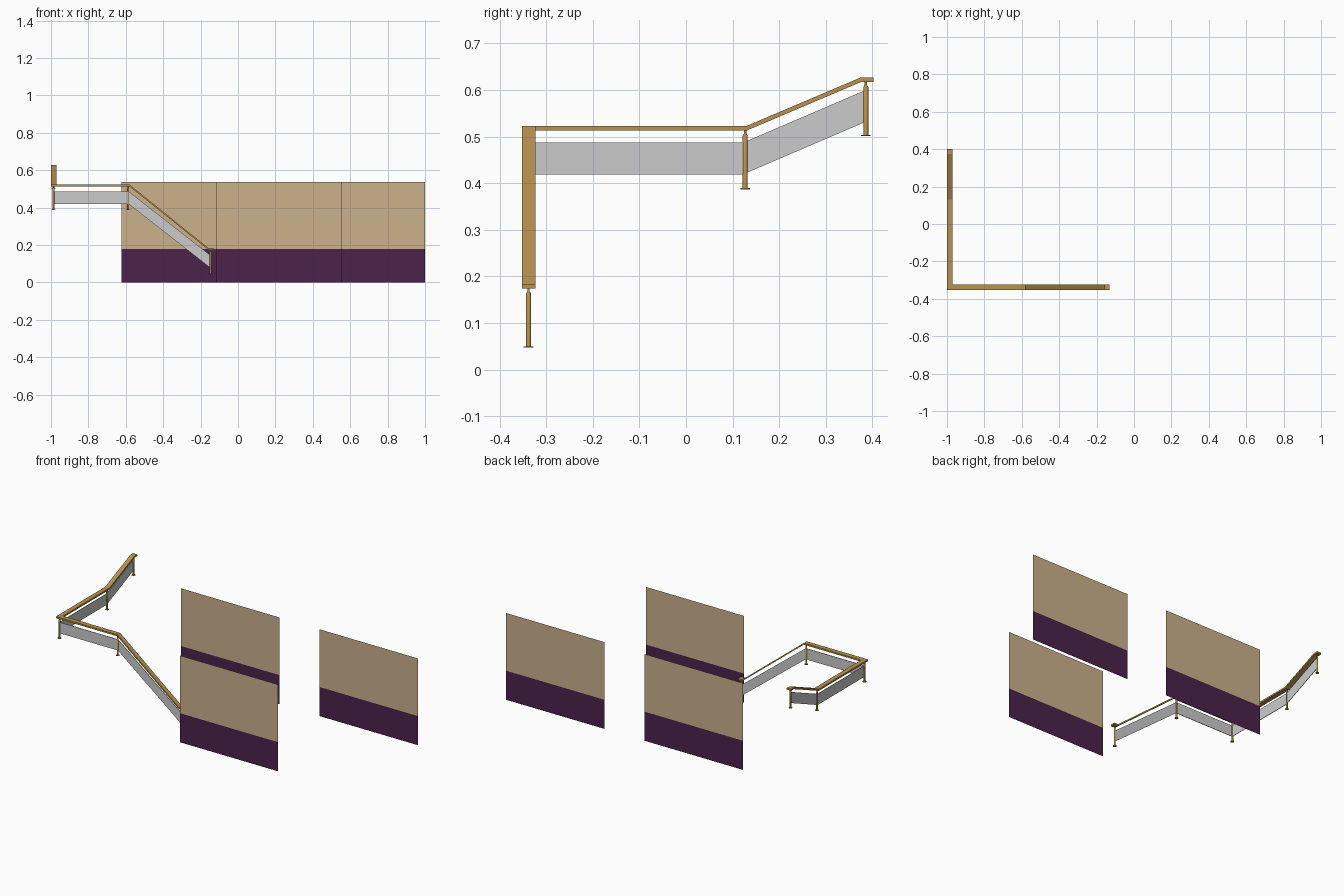
import bpy, bmesh, math
from mathutils import Vector

if "Cube" in bpy.data.objects:
    bpy.data.objects.remove(bpy.data.objects["Cube"])


def material(name, rgb):
    m = bpy.data.materials.new(name)
    m.diffuse_color = (*rgb, 1)
    m.use_nodes = True
    m.node_tree.nodes["Principled BSDF"].inputs["Base Color"].default_value = m.diffuse_color
    return m


WOOD = material("golden_wood", (0.48, 0.29, 0.08))
GLASS = material("pale_grey_panel", (0.60, 0.60, 0.60))
TAN = material("tan_wall", (0.60, 0.44, 0.26))
PURPLE = material("dark_purple_wall", (0.07, 0.016, 0.07))


def make(name, verts, faces, mats, fix=True):
    me = bpy.data.meshes.new(name)
    me.from_pydata(verts, [], faces)
    for m in mats:
        me.materials.append(m)
    if fix:
        bm = bmesh.new()
        bm.from_mesh(me)
        bmesh.ops.recalc_face_normals(bm, faces=bm.faces)
        bm.to_mesh(me)
        bm.free()
    ob = bpy.data.objects.new(name, me)
    bpy.context.collection.objects.link(ob)
    return ob


# Wall sheets: single flat sheets, purple band below tan
W, H, BAND = 0.674, 0.537, 0.18
for name, x, y in (("front_wall", -0.117, -0.402),
                   ("left_rear_wall", -0.623, 0.332),
                   ("right_rear_wall", 0.326, 0.332)):
    verts = [(x + dx, y, z) for z in (0, BAND, H) for dx in (0, W)]
    wall = make(name, verts, [(0, 1, 3, 2), (2, 3, 5, 4)], [PURPLE, TAN], False)
    wall.data.polygons[1].material_index = 1

# Handrail: flat bar swept along the two legs, mitred at the corner
RX, RY, HW, HT = -0.986, -0.338, 0.0145, 0.005
LOW, MID, TOP = 0.179, 0.518, 0.622
path = [(-0.130, RY, LOW), (-0.158, RY, LOW), (-0.580, RY, MID), (RX, RY, MID),
        (RX, 0.130, MID), (RX, 0.375, TOP), (RX, 0.402, TOP)]
verts, faces = [], []
for i, (x, y, z) in enumerate(path):
    ox = -HW if i >= 3 else 0
    oy = -HW if i <= 3 else 0
    for s, t in ((1, -1), (1, 1), (-1, 1), (-1, -1)):
        verts.append((x + s * ox, y + s * oy, z + t * HT))
    if i:
        a, b = 4 * (i - 1), 4 * i
        faces += [(a + k, a + (k + 1) % 4, b + (k + 1) % 4, b + k) for k in range(4)]
n = len(verts)
faces += [(0, 1, 2, 3), (n - 4, n - 3, n - 2, n - 1)]
make("handrail", verts, faces, [WOOD])


# Posts: lathed foot disc, shaft and narrow neck
def post(name, x, y, z0, z1, sides=12):
    prof = [(0.0105, z0), (0.0105, z0 + 0.003), (0.0055, z0 + 0.003),
            (0.0055, z1 - 0.011), (0.0025, z1 - 0.006), (0.0025, z1 + 0.002)]
    verts = [(x + r * math.cos(2 * math.pi * k / sides),
              y + r * math.sin(2 * math.pi * k / sides), z)
             for r, z in prof for k in range(sides)]
    faces = [(j * sides + k, j * sides + (k + 1) % sides,
              (j + 1) * sides + (k + 1) % sides, (j + 1) * sides + k)
             for j in range(len(prof) - 1) for k in range(sides)]
    faces += [tuple(range(sides)), tuple(range(len(verts) - sides, len(verts)))]
    ob = make(name, verts, faces, [WOOD])
    bpy.context.view_layer.objects.active = ob
    ob.select_set(True)
    bpy.ops.object.shade_smooth_by_angle(angle=math.radians(35))
    ob.select_set(False)


post("lower_post", -0.146, RY, 0.047, LOW - HT)
post("stair_top_post", -0.587, RY, 0.387, MID - HT)
post("corner_post", RX, RY, 0.387, MID - HT)
post("upper_stair_post", RX, 0.127, 0.387, MID - HT)
post("top_post", RX, 0.386, 0.501, TOP - HT)


# Infill panels: thin upright parallelograms between the posts
def infill(name, a, b, h=0.068, t=0.0015):
    a, b = Vector(a), Vector(b)
    d = b - a
    side = Vector((-d.y, d.x, 0)).normalized() * t
    up = Vector((0, 0, h))
    quad = [a, b, b + up, a + up]
    verts = [p - side for p in quad] + [p + side for p in quad]
    faces = [(0, 1, 2, 3), (4, 5, 6, 7)]
    faces += [(k, (k + 1) % 4, (k + 1) % 4 + 4, k + 4) for k in range(4)]
    make(name, verts, faces, [GLASS])


infill("lower_stair_panel", (-0.146, RY, 0.076), (-0.587, RY, 0.421))
infill("front_level_panel", (-0.587, RY, 0.419), (RX, RY, 0.419))
infill("side_level_panel", (RX, RY, 0.419), (RX, 0.127, 0.419))
infill("upper_stair_panel", (RX, 0.127, 0.421), (RX, 0.386, 0.532))
